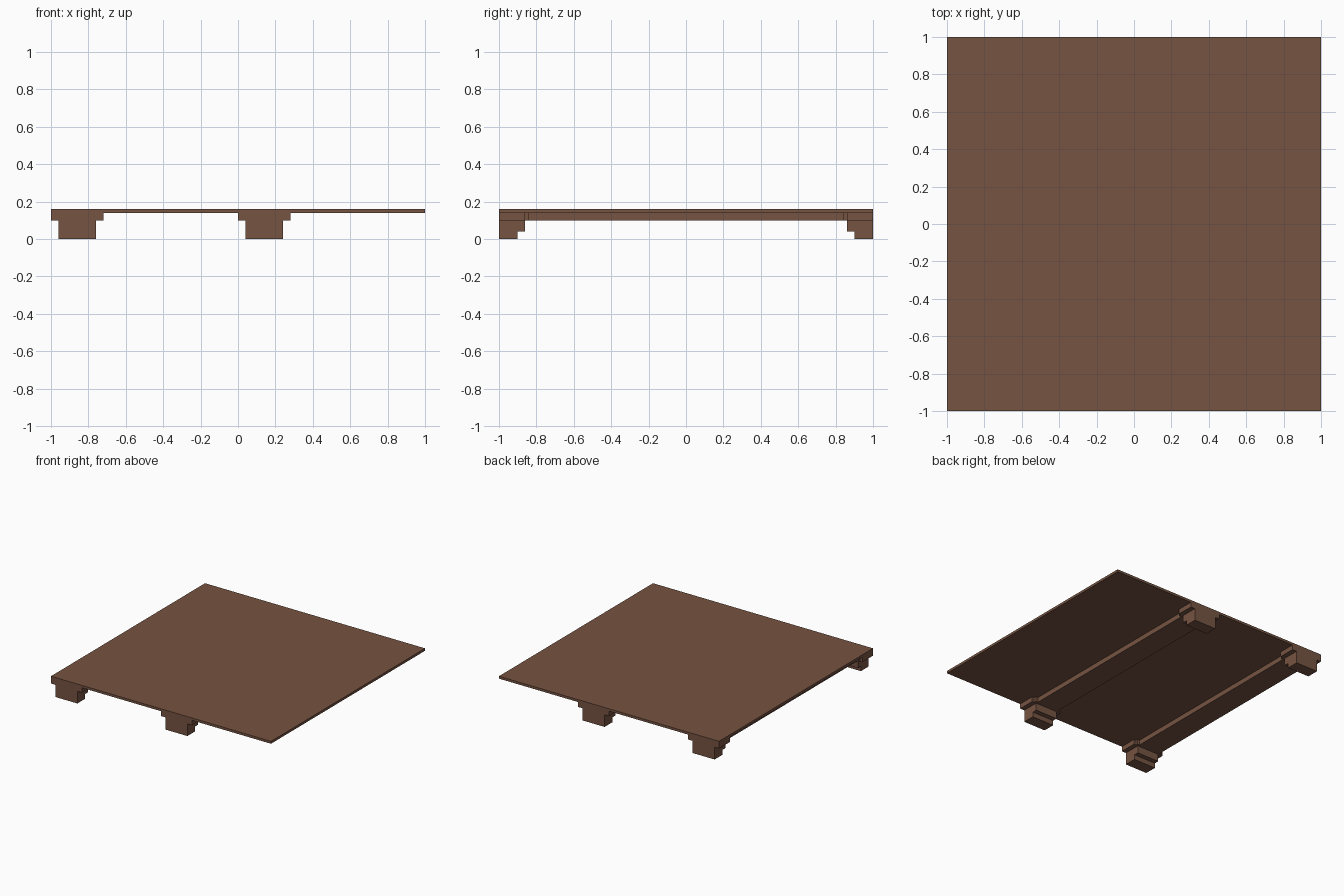
import bpy

if "Cube" in bpy.data.objects:
    bpy.data.objects.remove(bpy.data.objects["Cube"])

wood = bpy.data.materials.new("brown wood")
wood.diffuse_color = (0.18, 0.087, 0.054, 1)
wood.use_nodes = True
wood.node_tree.nodes["Principled BSDF"].inputs["Base Color"].default_value = wood.diffuse_color


def box(name, x0, x1, y0, y1, z0, z1):
    bpy.ops.mesh.primitive_cube_add(size=1)
    o = bpy.context.object
    o.name = name
    for v in o.data.vertices:
        v.co.x = x1 if v.co.x > 0 else x0
        v.co.y = y1 if v.co.y > 0 else y0
        v.co.z = z1 if v.co.z > 0 else z0
    o.data.materials.append(wood)
    return o


def prism(name, outline, z0, z1):
    """Extruded plan outline, listed counter-clockwise."""
    n = len(outline)
    verts = [(x, y, z) for z in (z0, z1) for x, y in outline]
    faces = [tuple(reversed(range(n))), tuple(range(n, 2 * n))]
    faces += [(i, (i + 1) % n, n + (i + 1) % n, n + i) for i in range(n)]
    mesh = bpy.data.meshes.new(name)
    mesh.from_pydata(verts, [], faces)
    mesh.materials.append(wood)
    o = bpy.data.objects.new(name, mesh)
    bpy.context.collection.objects.link(o)
    return o


def mirror_y(o):
    o.modifiers.new("front_back", 'MIRROR').use_axis = (False, True, False)


# Thin floor deck
box("deck", -1, 1, -1, 1, 0.14, 0.16)

for side, c in (("left", -0.86), ("middle", 0.14)):
    # Beam running front to back
    box(side + "_beam", c - 0.10, c + 0.10, -0.84, 0.84, 0.10, 0.14)
    # Wide bracket head with stepped inner corners
    mirror_y(prism(side + "_bracket_head", [
        (c - 0.14, -1), (c + 0.14, -1), (c + 0.14, -0.86), (c + 0.12, -0.86),
        (c + 0.12, -0.84), (c - 0.12, -0.84), (c - 0.12, -0.86),
        (c - 0.14, -0.86)], 0.10, 0.14))
    # Stepped foot under each bracket
    mirror_y(box(side + "_upper_foot", c - 0.10, c + 0.10, -1, -0.86, 0.04, 0.10))
    mirror_y(box(side + "_lower_foot", c - 0.10, c + 0.10, -1, -0.90, 0, 0.04))
